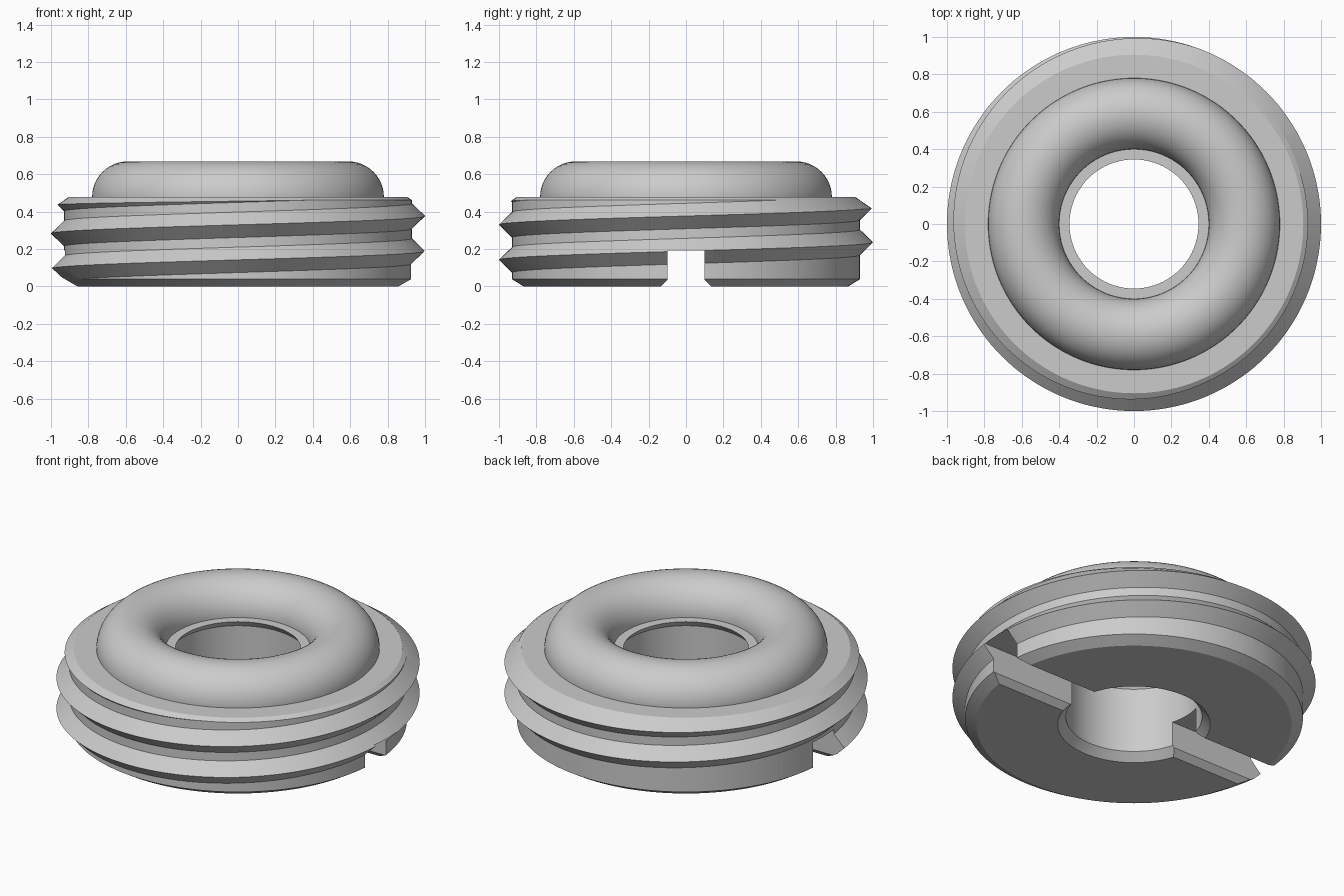
import bpy, bmesh, math

if "Cube" in bpy.data.objects:
    bpy.data.objects.remove(bpy.data.objects["Cube"], do_unlink=True)

SEG = 144
PITCH = 0.1875
ROOT, CREST, TOP = 0.93, 1.0, 0.478

grey = bpy.data.materials.new("plain grey")
grey.use_nodes = True
grey.diffuse_color = (0.6, 0.6, 0.6, 1)
grey.node_tree.nodes["Principled BSDF"].inputs["Base Color"].default_value = grey.diffuse_color


def finish(name, bm):
    bmesh.ops.recalc_face_normals(bm, faces=bm.faces)
    mesh = bpy.data.meshes.new(name)
    bm.to_mesh(mesh)
    bm.free()
    mesh.materials.append(grey)
    obj = bpy.data.objects.new(name, mesh)
    bpy.context.collection.objects.link(obj)
    return obj


def sweep(name, profile, turns=1, start=0.0, pitch=0.0):
    """Turn a closed (radius, z) profile about z; a pitch makes it a helix."""
    bm = bmesh.new()
    steps = round(SEG * turns)
    rings = []
    for i in range(steps + (1 if pitch else 0)):
        a = start + math.tau * i / SEG
        rise = pitch * i / SEG
        rings.append([bm.verts.new((r * math.cos(a), r * math.sin(a), z + rise))
                      for r, z in profile])
    pairs = list(zip(rings, rings[1:]))
    if pitch:
        bm.faces.new(rings[0])
        bm.faces.new(rings[-1])
    else:
        pairs.append((rings[-1], rings[0]))
    n = len(profile)
    for p, q in pairs:
        for j in range(n):
            k = (j + 1) % n
            bm.faces.new((p[j], p[k], q[k], q[j]))
    return finish(name, bm)


def prism(name, outline, half_length):
    """Extrude a (y, z) outline along x."""
    bm = bmesh.new()
    face = bm.faces.new([bm.verts.new((-half_length, y, z)) for y, z in outline])
    ext = bmesh.ops.extrude_face_region(bm, geom=[face])["geom"]
    bmesh.ops.translate(bm, vec=(2 * half_length, 0, 0),
                        verts=[v for v in ext if isinstance(v, bmesh.types.BMVert)])
    return finish(name, bm)


def combine(target, tool, operation):
    mod = target.modifiers.new(operation.lower(), "BOOLEAN")
    mod.object, mod.operation, mod.solver = tool, operation, "EXACT"
    bpy.context.view_layer.objects.active = target
    bpy.ops.object.modifier_apply(modifier=mod.name)
    bpy.data.objects.remove(tool, do_unlink=True)


def smooth(obj, degrees):
    bpy.ops.object.select_all(action="DESELECT")
    obj.select_set(True)
    bpy.context.view_layer.objects.active = obj
    bpy.ops.object.shade_smooth_by_angle(angle=math.radians(degrees))


# Threaded body: plain core plus a helical ridge
body = sweep("threaded_body", [(0.3, -0.06), (ROOT, -0.06), (ROOT, 0.56), (0.3, 0.56)])
ridge = sweep("thread_ridge",
              [(0.88, 0.025), (ROOT - 0.002, 0.025), (CREST, 0.095),
               (ROOT - 0.002, 0.165), (0.88, 0.165)],
              turns=2.4, start=math.pi, pitch=PITCH)
combine(body, ridge, "UNION")

# Trim to the chamfered ends and the bore with its undercut lip
envelope = sweep("envelope",
                 [(0.42, 0), (0.868, 0), (1.06, 0.118), (1.06, 0.371), (0.905, TOP),
                  (0.345, TOP), (0.375, 0.44), (0.375, 0.045)])
combine(body, envelope, "INTERSECT")

# Driver slot across the underside, with bevelled mouth
half = [(0.165, -0.065), (0.1, 0.035), (0.1, 0.193)]
half[0] = (0.2, -0.065)
slot = prism("slot", half + [(-y, z) for y, z in reversed(half)], 1.2)
combine(body, slot, "DIFFERENCE")
smooth(body, 20)

# Rounded seal ring seated in the top
bpy.ops.mesh.primitive_torus_add(major_segments=SEG, minor_segments=48,
                                 major_radius=0.59, minor_radius=0.19,
                                 location=(0, 0, TOP))
ring = bpy.context.object
ring.name = "seal_ring"
ring.data.materials.append(grey)
smooth(ring, 40)
